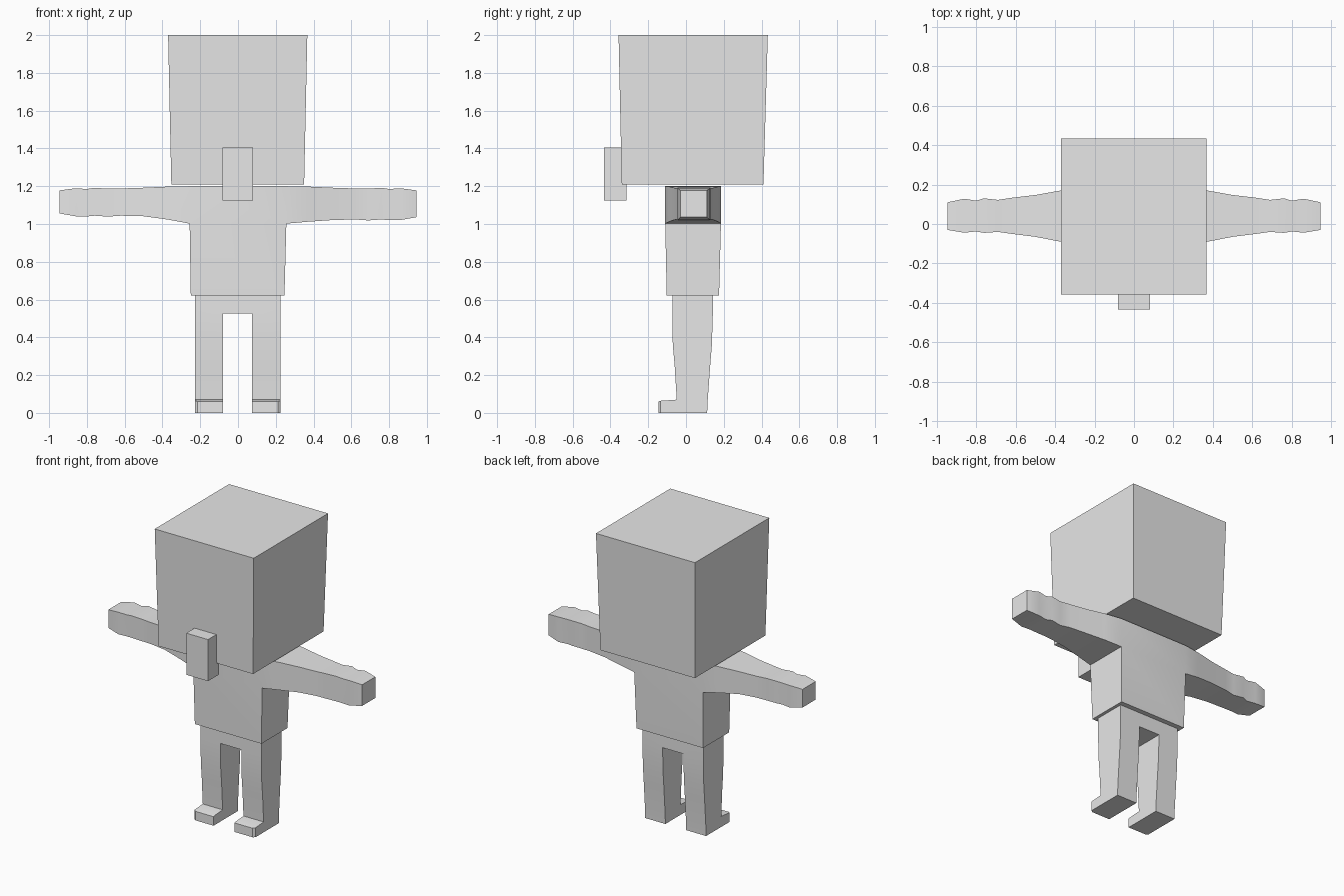
import bpy, bmesh
from mathutils import Vector

if "Cube" in bpy.data.objects:
    bpy.data.objects.remove(bpy.data.objects["Cube"])

grey = bpy.data.materials.new("plain_grey")
grey.diffuse_color = (0.8, 0.8, 0.8, 1)
grey.use_nodes = True
grey.node_tree.nodes["Principled BSDF"].inputs["Base Color"].default_value = grey.diffuse_color


def finish(name, bm, smooth=True):
    bmesh.ops.recalc_face_normals(bm, faces=bm.faces[:])
    mesh = bpy.data.meshes.new(name)
    bm.to_mesh(mesh)
    bm.free()
    mesh.materials.append(grey)
    obj = bpy.data.objects.new(name, mesh)
    bpy.context.collection.objects.link(obj)
    if smooth:
        bpy.ops.object.select_all(action='DESELECT')
        obj.select_set(True)
        bpy.context.view_layer.objects.active = obj
        bpy.ops.object.shade_smooth_by_angle(angle=0.52)
    return obj


def loft_x(sections):
    """Loft rectangles (x, y0, y1, z0, z1) along x; also returns the underside faces."""
    bm = bmesh.new()
    rings = [[bm.verts.new(p) for p in ((x, a, c), (x, b, c), (x, b, d), (x, a, d))]
             for x, a, b, c, d in sections]
    under = []
    for r, s in zip(rings, rings[1:]):
        for i in range(4):
            j = (i + 1) % 4
            f = bm.faces.new((r[i], r[j], s[j], s[i]))
            if i == 0:
                under.append(f)
    bm.faces.new(rings[0])
    bm.faces.new(rings[-1])
    return bm, under


def extrude_to(bm, face, place):
    """Extrude one face and move each new corner with place(co)."""
    new = bmesh.ops.extrude_discrete_faces(bm, faces=[face])['faces'][0]
    for v in new.verts:
        v.co = place(v.co.copy())
    return new


def box(name, x, y, z, top_x=None, top_y=None):
    """Box with an optionally different top rectangle."""
    bm = bmesh.new()
    bmesh.ops.create_cube(bm, size=1)
    for v in bm.verts:
        hi = v.co.z > 0
        xr = (top_x or x) if hi else x
        yr = (top_y or y) if hi else y
        v.co = Vector((xr[v.co.x > 0], yr[v.co.y > 0], z[hi]))
    return finish(name, bm, False)


# Head and the small block on its front
box("head", (-0.353, 0.35), (-0.34, 0.41), (1.21, 2.0), (-0.37, 0.367), (-0.357, 0.433))
box("nose", (-0.082, 0.08), (-0.433, -0.315), (1.125, 1.405))

# Arms and chest in one loft, with the trunk extruded down from the chest
arm = [(0.256, -0.11, 0.185, 1.002, 1.2), (0.37, -0.09, 0.17, 1.012, 1.198),
       (0.5, -0.065, 0.147, 1.021, 1.192), (0.62, -0.05, 0.133, 1.024, 1.188),
       (0.69, -0.04, 0.122, 1.019, 1.187), (0.76, -0.045, 0.13, 1.024, 1.192),
       (0.8, -0.038, 0.118, 1.02, 1.185), (0.86, -0.044, 0.128, 1.021, 1.189),
       (0.945, -0.03, 0.11, 1.036, 1.178)]
left = [(-x, a, b, c + min(0.02, (x - 0.256) * 0.1), d) for x, a, b, c, d in reversed(arm)]
bm, under = loft_x(left + arm)
chest_under = under[len(arm) - 1]
extrude_to(bm, chest_under, lambda c: Vector((
    -0.25 if c.x < 0 else 0.246, -0.102 if c.y < 0 else 0.175, 0.622)))
finish("torso_and_arms", bm)

# Hips, with legs extruded down and a foot pushed out of each ankle
hips = [(x, -0.072, 0.142, 0.525, 0.63) for x in (-0.228, -0.08, 0.075, 0.225)]
bm, under = loft_x(hips)
leg_rings = [(0.36, -0.07, 0.137), (0.25, -0.06, 0.128), (0.07, -0.049, 0.115), (0, -0.046, 0.112)]
for f in (under[0], under[2]):
    for z, front, back in leg_rings:
        f = extrude_to(bm, f, lambda c: Vector((c.x, front if c.y < 0.03 else back, z)))
    ankle = next(g for e in f.edges for g in e.link_faces
                 if g is not f and all(v.co.y < 0 for v in g.verts))
    foot = extrude_to(bm, ankle, lambda c: Vector((c.x, -0.135, 0.064 if c.z > 0.03 else 0)))
    # Rounded-off outer toe corner
    extrude_to(bm, foot, lambda c: Vector((
        c.x * 0.94 if abs(c.x) > 0.15 else c.x, -0.146, c.z * 0.95)))
finish("legs_and_feet", bm)
